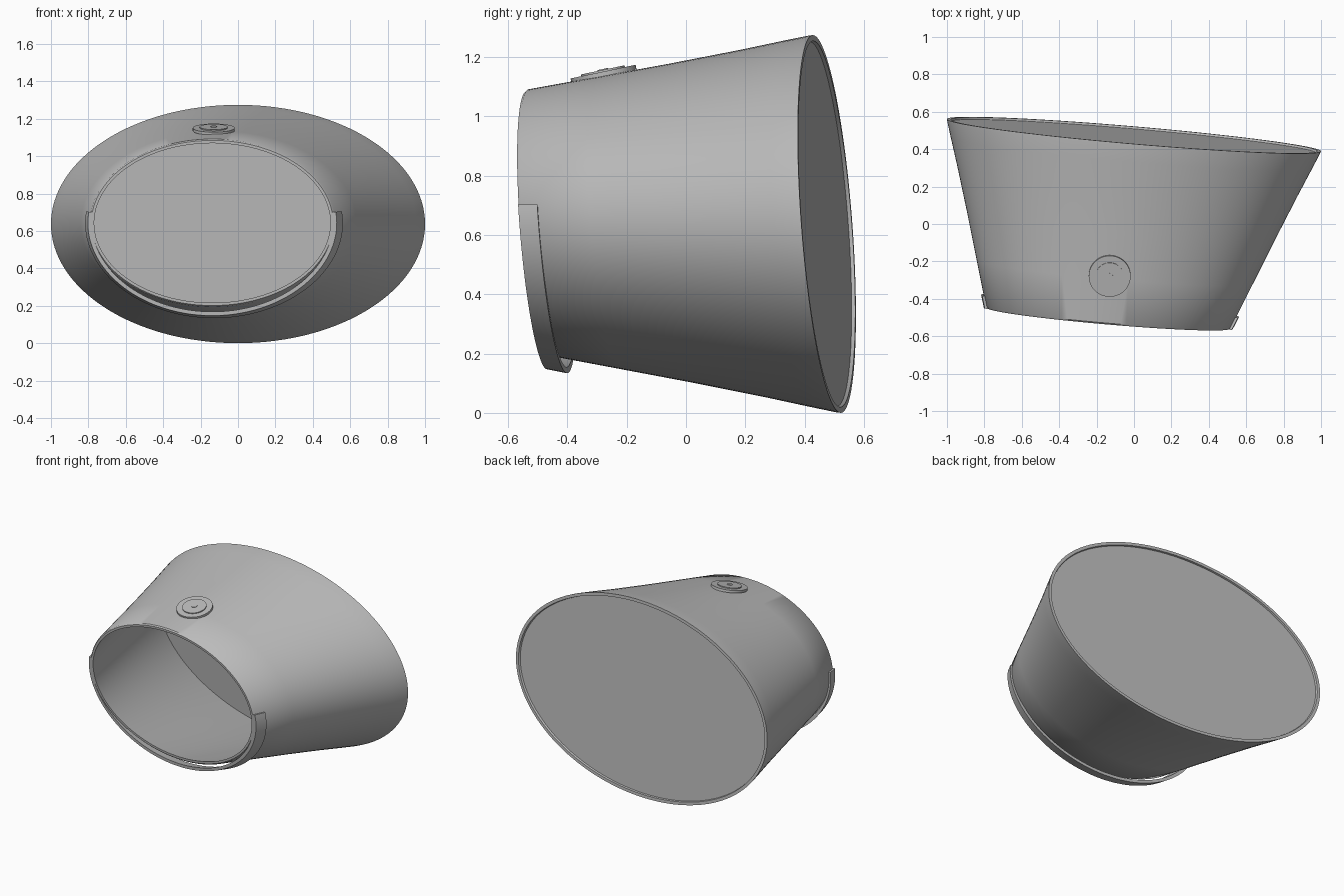
import bpy, bmesh, math

if "Cube" in bpy.data.objects:
    bpy.data.objects.remove(bpy.data.objects["Cube"])

SEG = 128

grey = bpy.data.materials.new("plain grey")
grey.diffuse_color = (0.5, 0.5, 0.5, 1)
grey.use_nodes = True
grey.node_tree.nodes["Principled BSDF"].inputs["Base Color"].default_value = grey.diffuse_color


def point(t, ang, offset=0.0):
    """Point on the tapered oval; t = 0 at the front opening, 1 at the rear rim."""
    lerp = lambda a, b: a + (b - a) * t
    a = lerp(0.6525, 1.0) + offset
    b = lerp(0.4475, 0.637) + offset
    dx, dz = a * math.cos(ang), b * math.sin(ang)
    y = lerp(-0.505, 0.475) - 0.086 * dx - 0.074 * dz
    return (lerp(-0.1375, 0) + dx, y, lerp(0.6425, 0.637) + dz)


def finish(name, bm):
    bmesh.ops.recalc_face_normals(bm, faces=bm.faces)
    mesh = bpy.data.meshes.new(name)
    bm.to_mesh(mesh)
    bm.free()
    obj = bpy.data.objects.new(name, mesh)
    bpy.context.collection.objects.link(obj)
    mesh.materials.append(grey)
    bpy.ops.object.select_all(action='DESELECT')
    obj.select_set(True)
    bpy.context.view_layer.objects.active = obj
    bpy.ops.object.shade_smooth_by_angle(angle=math.radians(35))
    return obj


def bridge(bm, r1, r2, closed):
    n = len(r1)
    for i in range(n if closed else n - 1):
        j = (i + 1) % n
        bm.faces.new((r1[i], r1[j], r2[j], r2[i]))


# Tapered shell with wall thickness: outer sections, then back along the inside
bm = bmesh.new()
profile = [(0, -0.006), (0.008, 0), (0.25, -0.002), (0.5, -0.004), (0.75, -0.003),
           (0.9, 0), (0.985, 0.001), (1, 0), (1, -0.02), (0.75, -0.022),
           (0.5, -0.022), (0.25, -0.021), (0, -0.021)]
rings = [[bm.verts.new(point(t, 2 * math.pi * i / SEG, off)) for i in range(SEG)]
         for t, off in profile]
for k in range(len(rings)):
    bridge(bm, rings[k], rings[(k + 1) % len(rings)], True)
finish("tapered_shell", bm)

# Flat panel closing the rear, just inside the rim
bm = bmesh.new()
bm.faces.new([bm.verts.new(point(0.988, 2 * math.pi * i / SEG, -0.015)) for i in range(SEG)])
finish("rear_panel", bm)

# Thin band around the lower front, standing away from the shell at the bottom
bm = bmesh.new()
loops = []
start, end, steps = math.pi - 0.13, 2 * math.pi + 0.13, 80
for i in range(steps + 1):
    ang = start + (end - start) * i / steps
    out = 0.013 + 0.035 * max(0, -math.sin(ang)) ** 2
    loops.append([bm.verts.new(point(t, ang, off)) for t, off in
                  ((0, out), (0.068, out), (0.068, out - 0.021), (0, out - 0.021))])
for l1, l2 in zip(loops, loops[1:]):
    bridge(bm, l1, l2, True)
bm.faces.new(loops[0])
bm.faces.new(loops[-1])
finish("lower_band", bm)

# Round button on top: low disc, raised edge and small centre
tilt = math.atan(0.21)
centre = (-0.13, -0.278, 1.143)


def disc(name, radius, depth, lift):
    bm = bmesh.new()
    bmesh.ops.create_cone(bm, cap_ends=True, segments=48, radius1=radius,
                          radius2=radius, depth=depth)
    obj = finish(name, bm)
    obj.rotation_euler = (tilt, 0, 0)
    obj.location = (centre[0], centre[1] - lift * math.sin(tilt),
                    centre[2] + lift * math.cos(tilt))


disc("button_base", 0.112, 0.016, 0)
disc("button_face", 0.075, 0.016, 0.006)
disc("button_centre", 0.018, 0.016, 0.009)
